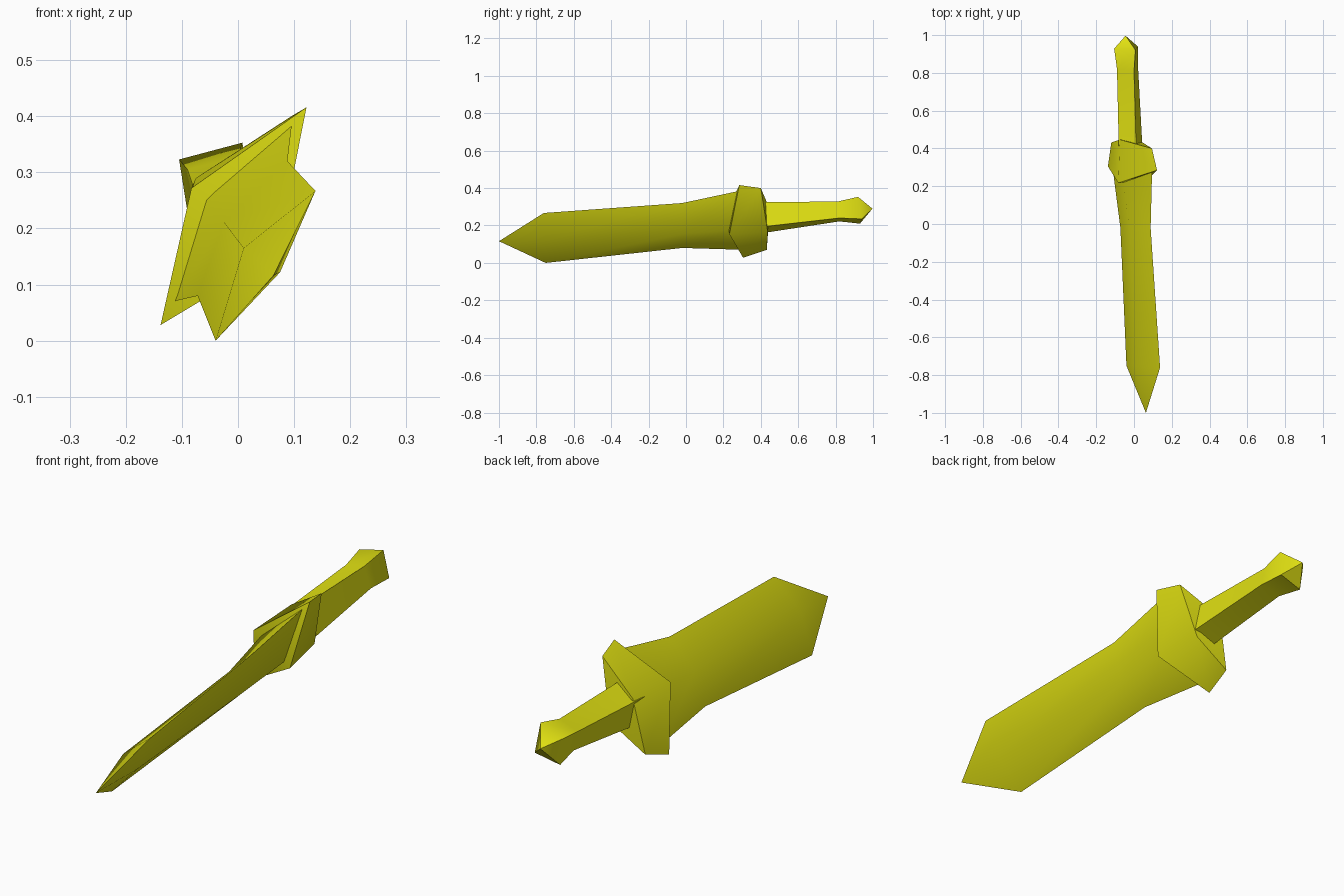
import bpy, bmesh, math

if "Cube" in bpy.data.objects:
    bpy.data.objects.remove(bpy.data.objects["Cube"])

yellow = bpy.data.materials.new("yellow")
yellow.diffuse_color = (0.74, 0.74, 0.006, 1)
yellow.use_nodes = True
yellow.node_tree.nodes["Principled BSDF"].inputs["Base Color"].default_value = yellow.diffuse_color


def loft(name, rings, start=None, end=None, smooth=50):
    """Skin four-sided rings; each end closes to a point or along a ridge."""
    bm = bmesh.new()
    loops = [[bm.verts.new(p) for p in ring] for ring in rings]
    for a, b in zip(loops, loops[1:]):
        for i in range(4):
            j = (i + 1) % 4
            bm.faces.new((a[i], a[j], b[j], b[i]))
    for loop, tip in ((loops[0], start), (loops[-1], end)):
        if tip:
            t = bm.verts.new(tip)
            for i in range(4):
                bm.faces.new((loop[i], loop[(i + 1) % 4], t))
        else:
            # split between the second and fourth corner
            bm.faces.new((loop[0], loop[1], loop[3]))
            bm.faces.new((loop[2], loop[3], loop[1]))
    bmesh.ops.recalc_face_normals(bm, faces=bm.faces)
    mesh = bpy.data.meshes.new(name)
    bm.to_mesh(mesh)
    bm.free()
    mesh.materials.append(yellow)
    obj = bpy.data.objects.new(name, mesh)
    bpy.context.collection.objects.link(obj)
    bpy.ops.object.select_all(action='DESELECT')
    obj.select_set(True)
    bpy.context.view_layer.objects.active = obj
    bpy.ops.object.shade_smooth_by_angle(angle=math.radians(smooth))
    return obj


# Blade: diamond section (upper edge, left ridge, lower edge, right ridge)
loft("blade", [
    [(0.138, -0.76, 0.267), (0.01, -0.75, 0.165), (-0.04, -0.75, 0.0), (0.075, -0.75, 0.122)],
    [(0.088, -0.02, 0.32), (-0.025, -0.02, 0.211), (-0.072, -0.02, 0.08), (0.05, -0.02, 0.155)],
    [(0.096, 0.29, 0.386), (-0.06, 0.25, 0.255), (-0.115, 0.31, 0.07), (0.045, 0.25, 0.175)],
], start=(0.063, -1.0, 0.116))

# Guard: thick diamond block tapering towards the handle
loft("guard", [
    [(0.122, 0.285, 0.416), (-0.083, 0.217, 0.272), (-0.138, 0.305, 0.028), (0.07, 0.232, 0.153)],
    [(0.095, 0.40, 0.40), (-0.075, 0.447, 0.29), (-0.12, 0.432, 0.07), (0.037, 0.437, 0.165)],
])

# Handle: four-sided grip flaring into a pointed pommel
loft("handle", [
    [(-0.08, 0.38, 0.275), (0.012, 0.38, 0.325), (0.046, 0.38, 0.19), (-0.05, 0.38, 0.155)],
    [(-0.09, 0.82, 0.305), (0.0, 0.81, 0.328), (0.022, 0.82, 0.24), (-0.07, 0.82, 0.222)],
    [(-0.105, 0.928, 0.323), (0.008, 0.92, 0.353), (0.02, 0.94, 0.235), (-0.087, 0.93, 0.21)],
], end=(-0.045, 0.997, 0.29))
